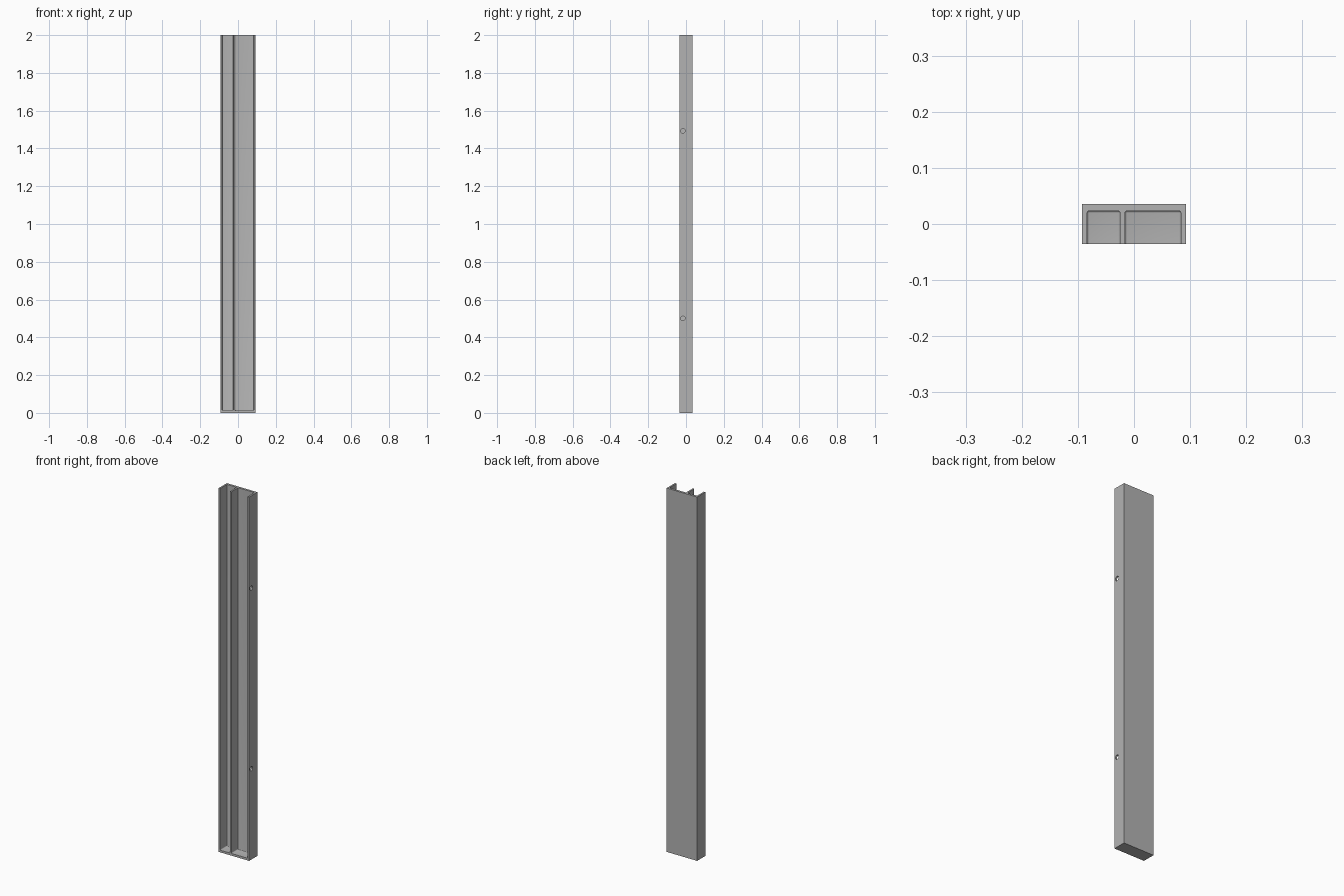
import bpy
import math
from mathutils import Vector

old = bpy.data.objects.get("Cube")
if old:
    bpy.data.objects.remove(old, do_unlink=True)

W, D, H = 0.185, 0.071, 2.0      # outer size
BACK, FLOOR = 0.0235, 0.012      # inner faces of back wall and floor
FILLET = 0.004

grey = bpy.data.materials.new("plain grey")
grey.use_nodes = True
colour = (0.45, 0.45, 0.45, 1)
grey.diffuse_color = colour
grey.node_tree.nodes["Principled BSDF"].inputs["Base Color"].default_value = colour


def box(name, low, high):
    low, high = Vector(low), Vector(high)
    bpy.ops.mesh.primitive_cube_add(size=1, location=(low + high) / 2)
    ob = bpy.context.object
    ob.name = name
    ob.scale = high - low
    bpy.ops.object.transform_apply(location=False, rotation=False, scale=True)
    ob.data.materials.append(grey)
    return ob


def apply_modifiers(ob):
    bpy.ops.object.select_all(action='DESELECT')
    ob.select_set(True)
    bpy.context.view_layer.objects.active = ob
    for mod in list(ob.modifiers):
        bpy.ops.object.modifier_apply(modifier=mod.name)


def cut(ob, cutter):
    mod = ob.modifiers.new("cut", 'BOOLEAN')
    mod.operation = 'DIFFERENCE'
    mod.solver = 'EXACT'
    mod.object = cutter
    apply_modifiers(ob)
    bpy.data.objects.remove(cutter, do_unlink=True)


# Outer body
tray = box("divided_tray", (-W / 2, -D / 2, 0), (W / 2, D / 2, H))

# Narrow and wide channels, open at the front and top, with filleted corners
for left, right in ((-0.0835, -0.025), (-0.016, 0.0835)):
    channel = box("channel_cutter", (left, -D, FLOOR), (right, BACK, H + 0.1))
    channel.hide_render = True
    bevel = channel.modifiers.new("fillet", 'BEVEL')
    bevel.width = FILLET
    bevel.segments = 4
    apply_modifiers(channel)
    cut(tray, channel)

# Two screw holes through the left outer wall
for z in (0.5, 1.493):
    bpy.ops.mesh.primitive_cylinder_add(
        vertices=32, radius=0.012, depth=0.03,
        location=(W / 2, -0.0165, z), rotation=(0, math.pi / 2, 0))
    hole = bpy.context.object
    hole.name = "hole_cutter"
    hole.hide_render = True
    hole.data.materials.append(grey)
    cut(tray, hole)

# Smooth fillets and holes, sharp corners elsewhere
bpy.ops.object.select_all(action='DESELECT')
tray.select_set(True)
bpy.context.view_layer.objects.active = tray
bpy.ops.object.shade_smooth_by_angle(angle=math.radians(30))
